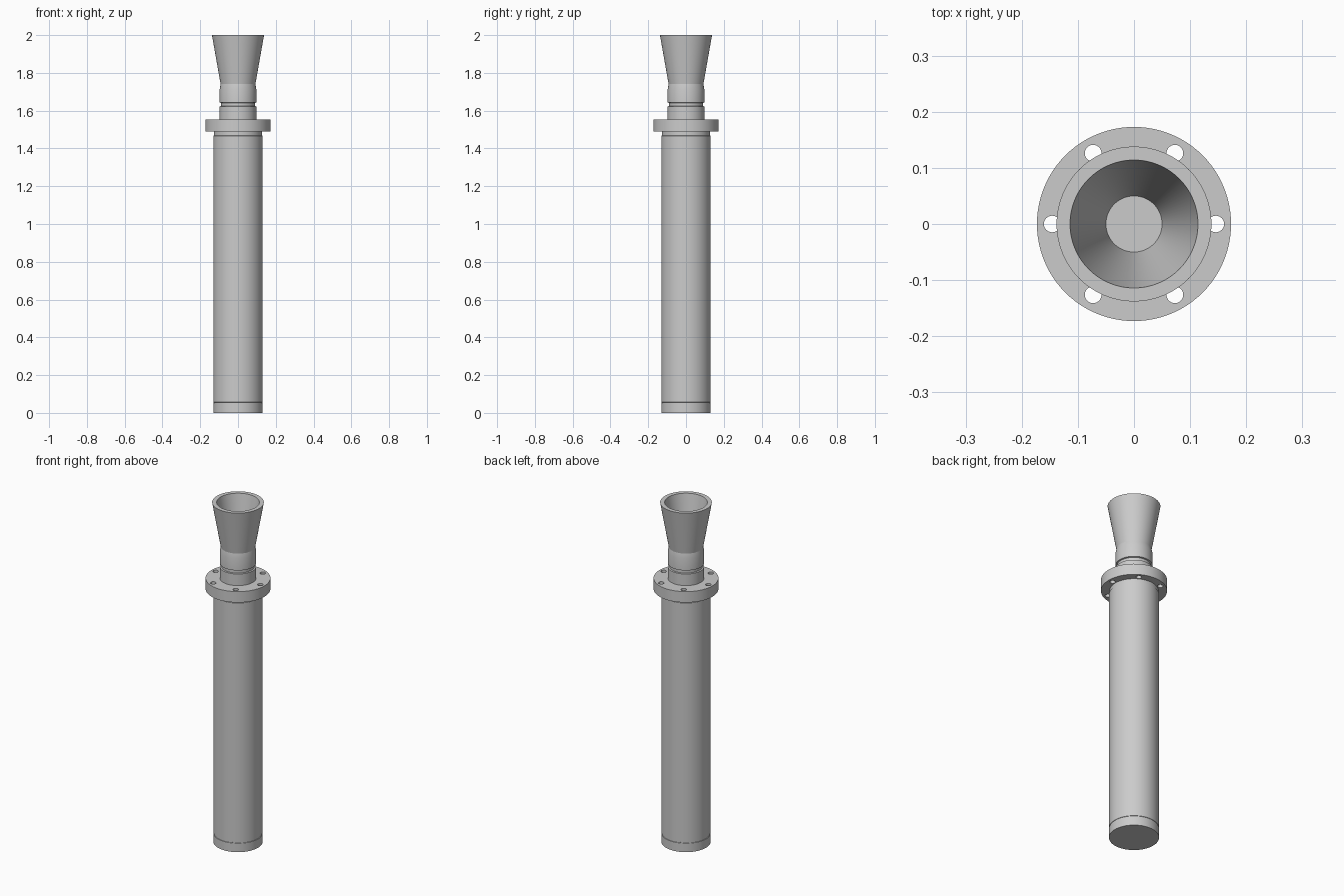
import bpy, bmesh
from math import cos, sin, pi, radians
from mathutils import Matrix

if "Cube" in bpy.data.objects:
    bpy.data.objects.remove(bpy.data.objects["Cube"])

SEGMENTS = 96


def finish(name, bm):
    """Turn a bmesh into a named object with smooth sides and sharp edges."""
    bmesh.ops.recalc_face_normals(bm, faces=bm.faces)
    mesh = bpy.data.meshes.new(name)
    bm.to_mesh(mesh)
    bm.free()
    obj = bpy.data.objects.new(name, mesh)
    bpy.context.collection.objects.link(obj)
    return obj


def smooth(obj):
    bpy.ops.object.select_all(action='DESELECT')
    obj.select_set(True)
    bpy.context.view_layer.objects.active = obj
    bpy.ops.object.shade_smooth_by_angle(angle=radians(12))


def lathe(name, profile):
    """Revolve (radius, z) points about z; both ends are capped flat."""
    bm = bmesh.new()
    rings = [[bm.verts.new((r * cos(2 * pi * i / SEGMENTS),
                            r * sin(2 * pi * i / SEGMENTS), z))
              for i in range(SEGMENTS)] for r, z in profile]
    for low, high in zip(rings, rings[1:]):
        for i in range(SEGMENTS):
            j = (i + 1) % SEGMENTS
            bm.faces.new((low[i], low[j], high[j], high[i]))
    bm.faces.new(rings[0])
    bm.faces.new(rings[-1])
    return finish(name, bm)


# Closed end and long casing, with a fine seam between them
casing = lathe("casing", [(0.131, 0), (0.131, 0.052), (0.129, 0.053),
                          (0.129, 0.056), (0.131, 0.057), (0.131, 1.467),
                          (0.128, 1.468), (0.128, 1.49)])
smooth(casing)

# Bolt flange with six through holes
flange = lathe("flange", [(0.173, 1.49), (0.173, 1.554)])
flange.data.transform(Matrix.Identity(4))
bm = bmesh.new()
for k in range(6):
    a = k * pi / 3
    bmesh.ops.create_cone(bm, cap_ends=True, segments=32,
                          radius1=0.0148, radius2=0.0148, depth=0.2,
                          matrix=Matrix.Translation((0.1458 * cos(a), 0.1458 * sin(a), 1.52)))
holes = finish("bolt_hole_cutter", bm)
holes.hide_render = True
cut = flange.modifiers.new("bolt_holes", 'BOOLEAN')
cut.object = holes
cut.solver = 'EXACT'
bpy.context.view_layer.objects.active = flange
bpy.ops.object.modifier_apply(modifier=cut.name)
bpy.data.objects.remove(holes)
smooth(flange)

# Neck, ring groove and flared nozzle, hollow down to the throat floor
nozzle = lathe("nozzle", [(0.097, 1.554), (0.097, 1.622), (0.089, 1.624),
                          (0.089, 1.641), (0.097, 1.643), (0.097, 1.713),
                          (0.092, 1.74), (0.138, 2.0), (0.114, 2.0),
                          (0.05, 1.64)])
smooth(nozzle)
